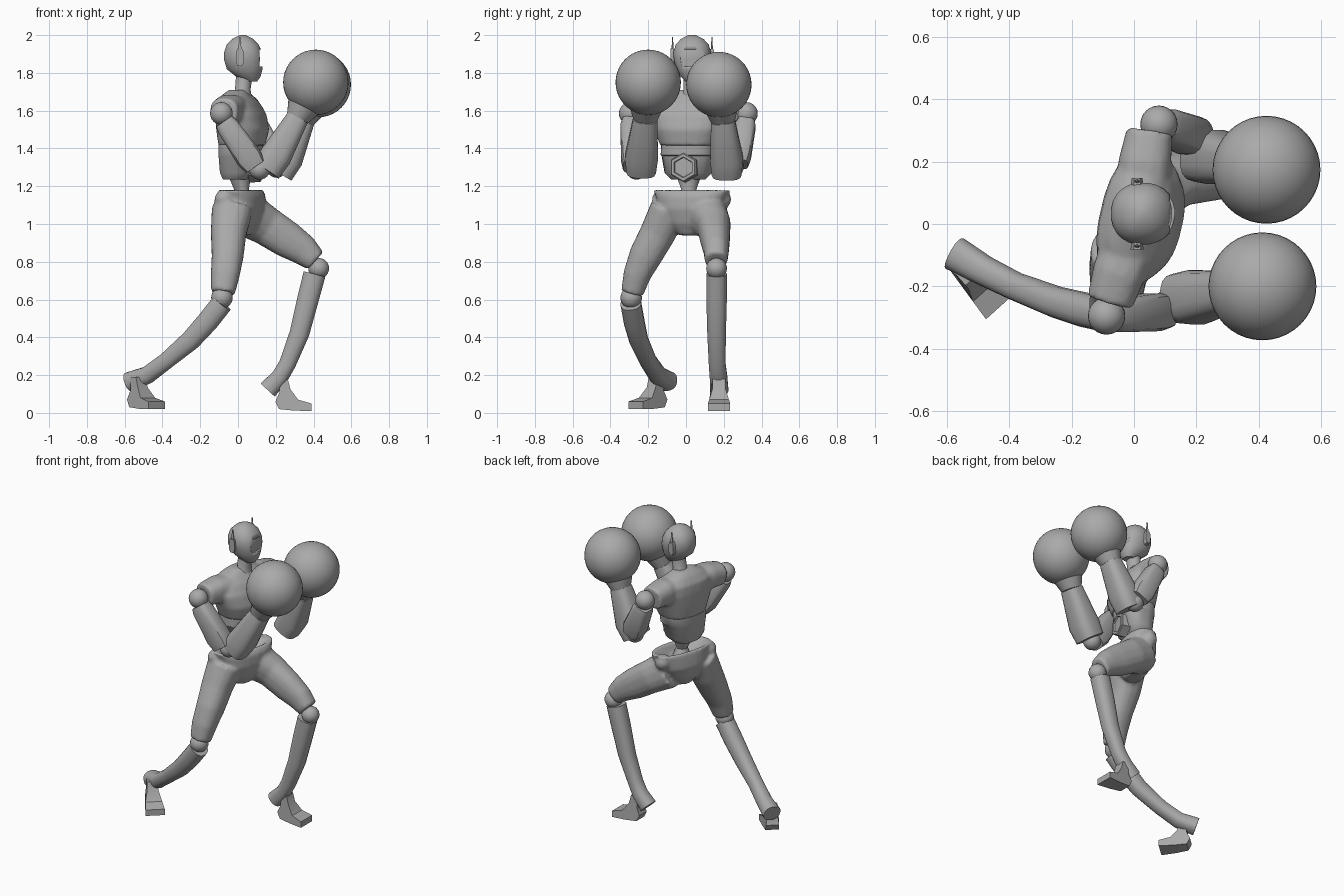
import bpy, bmesh
from math import cos, sin, pi, radians, copysign
from mathutils import Vector, Matrix

old = bpy.data.objects.get("Cube")
if old:
    bpy.data.objects.remove(old)

grey = bpy.data.materials.new("plain grey")
grey.use_nodes = True
COLOUR = (0.4, 0.4, 0.4, 1)
grey.diffuse_color = COLOUR
grey.node_tree.nodes["Principled BSDF"].inputs["Base Color"].default_value = COLOUR
Y, Z = Vector((0, 1, 0)), Vector((0, 0, 1))


def loft(bm, rings, axis=None, ref=Y, n=16, p=2.0):
    """Skin a tube through rings (x, y, z, depth, width); p squares the section."""
    loops = []
    pts = [Vector(r[:3]) for r in rings]
    for i, r in enumerate(rings):
        d = axis or (pts[min(i + 1, len(pts) - 1)] - pts[max(i - 1, 0)]).normalized()
        s = (ref - d * ref.dot(d)).normalized()
        t = d.cross(s)
        loop = []
        for k in range(n):
            c, q = cos(2 * pi * (k + .5) / n), sin(2 * pi * (k + .5) / n)
            c, q = (copysign(abs(v) ** (2 / p), v) for v in (c, q))
            loop.append(bm.verts.new(pts[i] + t * c * r[3] + s * q * r[4]))
        loops.append(loop)
    for a, b in zip(loops, loops[1:]):
        for k in range(n):
            bm.faces.new((a[k], a[(k + 1) % n], b[(k + 1) % n], b[k]))
    bm.faces.new(loops[0][::-1])
    bm.faces.new(loops[-1])


def ball(bm, centre, r, seg=24):
    bmesh.ops.create_uvsphere(bm, u_segments=seg, v_segments=seg // 2, radius=r,
                              matrix=Matrix.Translation(centre))


def make(name, bm, fuse=False, angle=40):
    bmesh.ops.recalc_face_normals(bm, faces=bm.faces)
    me = bpy.data.meshes.new(name)
    bm.to_mesh(me)
    bm.free()
    me.materials.append(grey)
    me.shade_smooth()
    me.set_sharp_from_angle(angle=radians(angle))
    ob = bpy.data.objects.new(name, me)
    bpy.context.collection.objects.link(ob)
    if fuse:
        m = ob.modifiers.new("fuse", 'REMESH')
        m.mode, m.voxel_size, m.use_smooth_shade = 'VOXEL', .011, True
        m = ob.modifiers.new("soften", 'SMOOTH')
        m.factor, m.iterations = .5, 4
    return ob


def part(name, rings, **kw):
    bm = bmesh.new()
    loft(bm, rings, **kw)
    return make(name, bm)


def sphere(name, centre, r, seg=24):
    bm = bmesh.new()
    ball(bm, centre, r, seg)
    return make(name, bm)


def box(name, centre, size):
    bm = bmesh.new()
    bmesh.ops.create_cube(bm, size=1, matrix=Matrix.Translation(centre) @ Matrix.Diagonal((*size, 1)))
    return make(name, bm)


# head with recessed face window
HY = .033
head = part("head", [
    (.072, HY, 1.755, .03, .035), (.055, HY, 1.78, .065, .06), (.035, HY, 1.82, .095, .085),
    (.03, HY, 1.87, .105, .098), (.028, HY, 1.91, .102, .1), (.025, HY, 1.95, .085, .088),
    (.025, HY, 1.98, .055, .06), (.025, HY, 2, .015, .02)], axis=Z, n=24, p=2.2)
cutter = box("window_cutter", (.165, HY, 1.88), (.1, .12, .09))
cutter.hide_render = True
cutter.hide_set(True)
cut = head.modifiers.new("window", 'BOOLEAN')
cut.object, cut.operation, cut.solver = cutter, 'DIFFERENCE', 'EXACT'

# ears and antennas
for side, label in ((1, "left"), (-1, "right")):
    y = HY + side * .1
    part(label + "_ear", [(.01, y - .014, 1.883, .048, .022), (.01, y + .014, 1.883, .044, .018)],
         axis=Y, ref=Vector((1, 0, 0)), n=8, p=3)
    part(label + "_antenna", [(.01, y + side * .004, 1.92, .01, .006),
                              (.01, y + side * .004, 1.99, .004, .002)], n=6)

part("neck", [(.015, .03, 1.67, .06, .065), (.025, .03, 1.71, .042, .045),
              (.035, .033, 1.8, .045, .045)], axis=Z)

# chest with sleeves, turned toward the right
turn = Matrix.Rotation(radians(-13), 3, 'Z')
side_axis = turn @ Y
bm = bmesh.new()
loft(bm, [(.02, .015, 1.415, .118, .15), (.025, .015, 1.5, .133, .185),
          (.015, .02, 1.58, .125, .215), (0, .022, 1.64, .105, .2),
          (-.005, .025, 1.685, .07, .13), (0, .028, 1.71, .045, .065)],
     axis=Z, ref=side_axis, n=24, p=2.5)
loft(bm, [(-.077, -.25, 1.595, .075, .07), (-.05, -.16, 1.605, .085, .08),
          (.02, .03, 1.6, .09, .08), (.035, .2, 1.605, .085, .08), (.05, .295, 1.595, .075, .07)],
     ref=Z, n=16, p=2.5)
make("chest", bm, fuse=True)

# abdomen with hexagonal plate
part("abdomen", [(-.01, .012, 1.235, .065, .09), (0, .012, 1.27, .09, .125),
                 (.008, .012, 1.36, .105, .14), (.012, .012, 1.365, .11, .145),
                 (.015, .015, 1.42, .112, .147)], axis=Z, ref=side_axis, n=20, p=2.6)
fwd = turn @ Vector((1, 0, 0))
c = Vector((.005, .012, 1.3))
part("abdomen_plate", [(*(c + fwd * d), r, r) for d, r in
                       ((.06, .08), (.115, .078), (.12, .072), (.12, .056), (.112, .052))],
     axis=fwd, ref=Z, n=6)
part("waist", [(.02, .02, 1.1, .06, .07), (.02, .015, 1.17, .036, .036),
               (.01, .015, 1.25, .06, .065)], axis=Z)

# pelvis and thighs
RIGHT_THIGH = [(-.03, -.09, 1.08, .11, .1), (-.05, -.15, .95, .095, .095), (-.055, -.215, .83, .085, .088),
               (-.068, -.26, .73, .077, .073), (-.08, -.285, .635, .064, .06)]
LEFT_THIGH = [(.05, .11, 1.05, .12, .11), (.15, .148, .99, .105, .09), (.265, .155, .915, .098, .078),
              (.35, .16, .86, .082, .068), (.41, .16, .805, .062, .06)]
bm = bmesh.new()
hips = Matrix.Rotation(radians(-18), 3, 'Z') @ Y
loft(bm, [(.015, .015, .94, .05, .05), (.015, .02, 1, .09, .12), (.015, .025, 1.08, .115, .17),
          (.02, .03, 1.15, .11, .195), (.012, .03, 1.185, .095, .215), (.015, .03, 1.175, .075, .185),
          (.015, .025, 1.125, .055, .07)], axis=Z, ref=hips, n=24, p=2.4)
loft(bm, RIGHT_THIGH, p=2.3)
loft(bm, LEFT_THIGH, p=2.3)
ball(bm, (.04, .19, 1.13), .05)
ball(bm, (-.075, -.13, 1.13), .05)
make("pelvis_and_thighs", bm, fuse=True)

# knees, shins with flared heel ends
sphere("right_knee", (-.085, -.29, .61), .057)
sphere("left_knee", (.427, .162, .765), .055)
part("right_shin", [(-.085, -.292, .58, .058, .055), (-.16, -.275, .485, .058, .055),
                    (-.25, -.25, .385, .054, .05), (-.38, -.2, .275, .045, .045),
                    (-.48, -.15, .2, .047, .048), (-.575, -.095, .165, .052, .056)], p=2.4)
part("left_shin", [(.405, .162, .735, .06, .055), (.37, .162, .6, .058, .055),
                   (.325, .162, .42, .053, .05), (.262, .165, .26, .045, .045),
                   (.222, .172, .19, .046, .047), (.158, .175, .122, .052, .05)], p=2.4)


def foot(name, heel, heading):
    profile = [(0, .06), (.02, .02), (.1, .012), (.19, .01), (.19, .05), (.12, .07),
               (.08, .125), (.065, .18), (.02, .18), (.022, .11)]
    place = Matrix.Translation(heel) @ Matrix.Rotation(radians(heading), 4, 'Z')
    bm = bmesh.new()
    sides = []
    for s in (1, -1):
        sides.append([bm.verts.new(place @ Vector((x, s * (.035 if z > .08 else .04 + x * .1), z)))
                      for x, z in profile])
        bm.faces.new(sides[-1])
    for k in range(len(profile)):
        j = (k + 1) % len(profile)
        bm.faces.new((sides[0][k], sides[0][j], sides[1][j], sides[1][k]))
    make(name, bm, angle=30)


foot("left_foot", (.198, .175, 0), 0)
foot("right_foot", (-.558, -.125, .01), -48)

# arms: shoulder ball, boxy upper arm, elbow, forearm, cuff and glove
ARMS = {
    "right": dict(shoulder=(-.088, -.295, 1.585), upper=[(-.075, -.295, 1.545), (.09, -.28, 1.305)],
                  elbow=(.115, -.262, 1.29), fore=[(.15, -.238, 1.285), (.2, -.235, 1.36), (.315, -.215, 1.56)],
                  glove=(.412, -.2, 1.75)),
    "left": dict(shoulder=(.08, .32, 1.585), upper=[(.09, .32, 1.545), (.2, .275, 1.32)],
                 elbow=(.205, .25, 1.3), fore=[(.215, .215, 1.27), (.26, .215, 1.345), (.348, .195, 1.55)],
                 glove=(.425, .174, 1.738))}
for label, a in ARMS.items():
    sphere(label + "_shoulder", a["shoulder"], .06)
    p0, p1 = map(Vector, a["upper"])
    part(label + "_upper_arm", [(*p0, .05, .045), (*p0.lerp(p1, .12), .06, .055),
                                (*p0.lerp(p1, .8), .072, .062), (*p1, .06, .055)], n=12, p=3.5)
    sphere(label + "_elbow", a["elbow"], .055)
    f0, f1, f2 = a["fore"]
    part(label + "_forearm", [(*f0, .08, .08), (*f1, .085, .088), (*f2, .06, .064)], n=16, p=3)
    top = Vector(f2).lerp(Vector(a["glove"]), .3)
    part(label + "_cuff", [(*f2, .062, .066), (*top, .088, .088)], n=16)
    sphere(label + "_glove", a["glove"], .173, 40)
